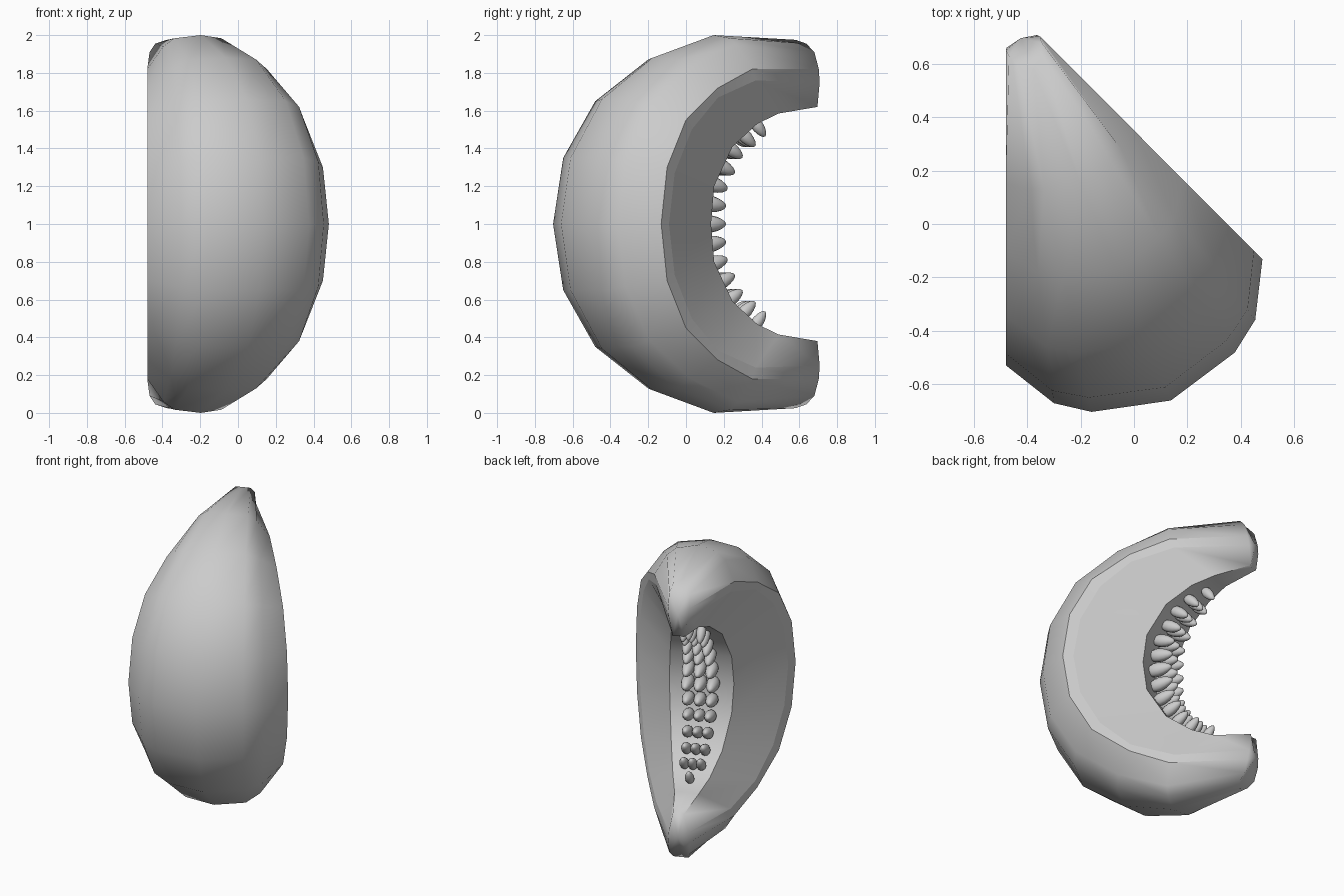
import bpy, bmesh, math
from mathutils import Vector, Matrix

cube = bpy.data.objects.get("Cube")
if cube:
    bpy.data.objects.remove(cube, do_unlink=True)

grey = bpy.data.materials.new("plain_grey")
grey.use_nodes = True
COLOUR = (0.6, 0.6, 0.6, 1)
grey.diffuse_color = COLOUR
grey.node_tree.nodes["Principled BSDF"].inputs["Base Color"].default_value = COLOUR

# Wedge frame: u runs from the core axis to the rind, v runs across the slice
HALF = math.radians(22.5)
U = Vector((math.sin(HALF), -math.cos(HALF), 0))
V = Vector((math.cos(HALF), math.sin(HALF), 0))
APEX = Vector((-0.48, 0.83, 1))


def place(u, v, h):
    return APEX + U * u + V * v + Vector((0, 0, h))


def make_object(name, bm):
    mesh = bpy.data.meshes.new(name)
    bm.to_mesh(mesh)
    bm.free()
    mesh.materials.append(grey)
    obj = bpy.data.objects.new(name, mesh)
    bpy.context.collection.objects.link(obj)
    return obj


# Section lines from middle to tip, each point (u, v, height above the middle)
RIND_MID = [(1.614, 0, 0), (1.56, 0, .35), (1.38, 0, .66), (1.09, 0, .88), (.74, 0, 1), (.27, 0, .975)]
RIND_SIDE = [(1.54, .29, 0), (1.486, .28, .35), (1.315, .25, .65), (1.035, .195, .87), (.70, .135, .983), (.23, .05, .955)]
RIND_LOW = [(1.456, .408, 0), (1.41, .396, .33), (1.25, .352, .62), (.985, .277, .82), (.68, .19, .94), (.19, .066, .91)]
RIM = [(1.256, .52, 0), (1.215, .503, .30), (1.085, .449, .55), (.863, .357, .72), (.627, .26, .82), (.166, .069, .82)]
FLESH = [(1.197, .485, 0), (1.157, .468, .27), (1.04, .421, .5), (.858, .347, .67), (.6, .243, .76), (.158, .062, .75)]
LIP = [(.842, .21, 0), (.82, .2, .2), (.70, .165, .41), (.54, .12, .53), (.40, .078, .585), (.16, .036, .62)]
CAVITY = [(u + .015, 0, h) for u, v, h in LIP]

# Flesh and rind: loft the section rings from the lower tip to the upper tip
half_lines = [RIND_SIDE, RIND_LOW, RIM, FLESH, LIP]
lines = [(RIND_MID, 1)] + [(l, 1) for l in half_lines] + [(CAVITY, 1)]
lines += [(l, -1) for l in reversed(half_lines)]
bm = bmesh.new()
rings = []
for station in range(-5, 6):
    flip = -1 if station < 0 else 1
    ring = []
    for line, side in lines:
        u, v, h = line[abs(station)]
        ring.append(bm.verts.new(place(u, v * side, h * flip)))
    rings.append(ring)
count = len(lines)
for low, high in zip(rings, rings[1:]):
    for i in range(count):
        j = (i + 1) % count
        bm.faces.new((low[i], low[j], high[j], high[i]))

# Blunt tips: rounded end caps with a centre point
for ring in (rings[0], rings[-1]):
    flip = -1 if ring is rings[0] else 1
    hub = bm.verts.new(place(.145, 0, .78 * flip))
    for i in range(count):
        bm.faces.new((ring[i], ring[(i + 1) % count], hub))
bmesh.ops.recalc_face_normals(bm, faces=bm.faces)

# Crisp creases along the rim, flesh border and cavity lip
for f in bm.faces:
    f.smooth = True
creases = {i for i, (line, side) in enumerate(lines) if line is RIM or line is FLESH or line is LIP}
for low, high in zip(rings, rings[1:]):
    for i in creases:
        edge = bm.edges.get((low[i], high[i]))
        edge.smooth = False
make_object("melon_slice", bm)


# Seeds: three rows of teardrops standing on the cavity
def along_cavity(distance):
    left = abs(distance)
    flip = -1 if distance < 0 else 1
    for a, b in zip(CAVITY, CAVITY[1:]):
        p, q = Vector((a[0], a[2])), Vector((b[0], b[2]))
        length = (q - p).length
        if left <= length:
            break
        left -= length
    spot = p.lerp(q, left / length)
    return spot.x, spot.y * flip


bm = bmesh.new()
ROWS = 6
for row in range(-ROWS, ROWS + 1):
    u, h = along_cavity(row * .115)
    end = abs(row) / ROWS
    size = 1 - .3 * end
    tilt = -.9 * row / ROWS
    out = (-U * math.cos(tilt) + Vector((0, 0, math.sin(tilt)))).normalized()
    up = V.cross(out)
    for column in ((0,) if abs(row) == ROWS else (-1, 0, 1)):
        made = bmesh.ops.create_uvsphere(bm, u_segments=12, v_segments=8, radius=1)
        centre = place(u, column * .082 * (1 - .4 * end), h) + out * .065 * size
        for vert in made["verts"]:
            x, y, z = vert.co
            taper = 1 - .22 * z
            vert.co = (centre + V * x * .041 * size * taper
                       + up * y * .046 * size * taper + out * z * .088 * size)
bmesh.ops.recalc_face_normals(bm, faces=bm.faces)
for f in bm.faces:
    f.smooth = True
make_object("seeds", bm)
